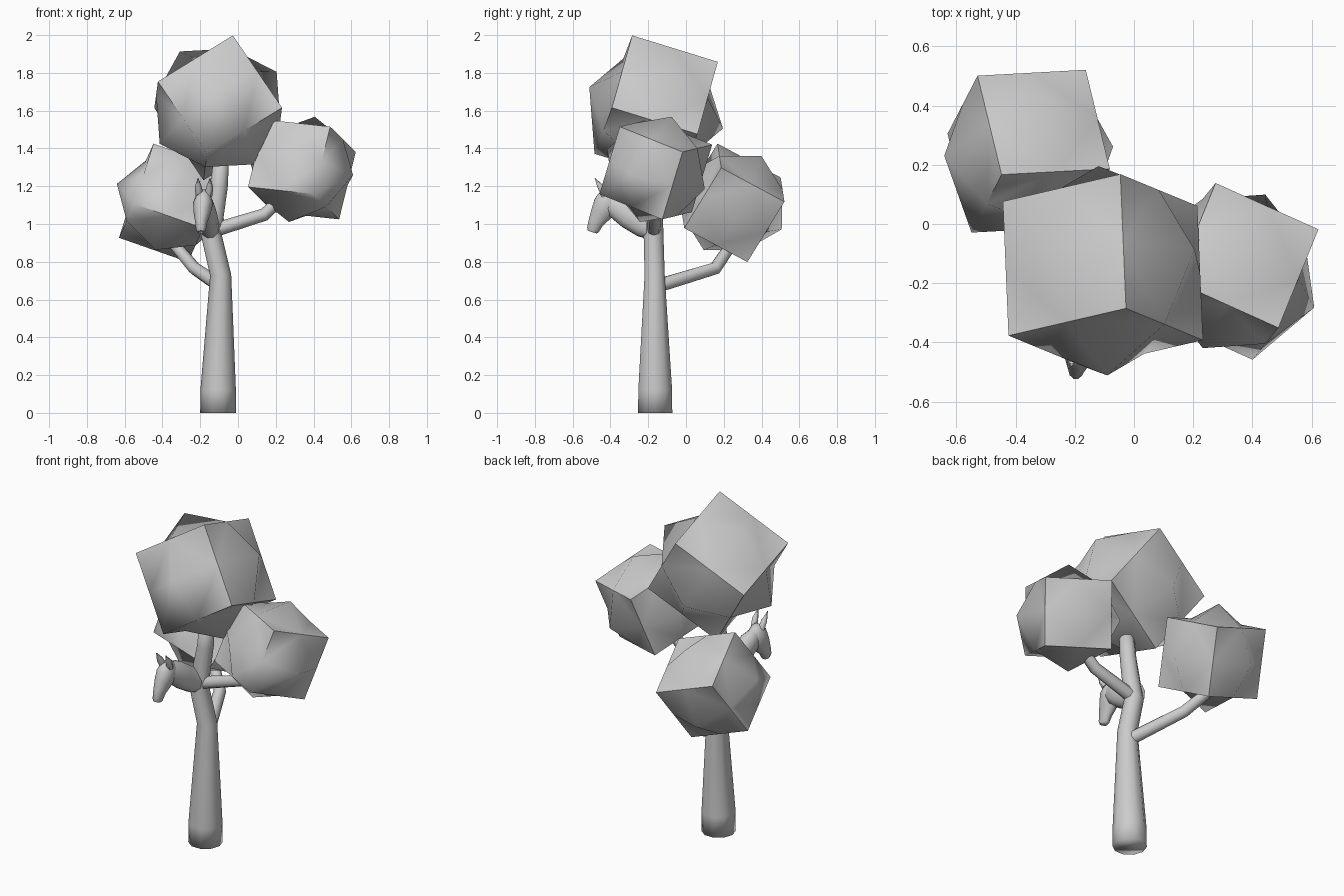
import bpy, bmesh, math
from mathutils import Vector, Matrix

if "Cube" in bpy.data.objects:
    bpy.data.objects.remove(bpy.data.objects["Cube"])


def finish(name, bm, angle=60):
    bmesh.ops.recalc_face_normals(bm, faces=bm.faces)
    me = bpy.data.meshes.new(name)
    bm.to_mesh(me)
    bm.free()
    ob = bpy.data.objects.new(name, me)
    bpy.context.collection.objects.link(ob)
    bpy.context.view_layer.objects.active = ob
    ob.select_set(True)
    bpy.ops.object.shade_smooth_by_angle(angle=math.radians(angle))
    ob.select_set(False)
    return ob


def tube(name, path, sides=10, squash=1.0, angle=60):
    """Loft rings along path entries (x, y, z, radius)."""
    bm = bmesh.new()
    pts = [Vector(p[:3]) for p in path]
    rings = []
    for i, p in enumerate(pts):
        t = pts[min(i + 1, len(pts) - 1)] - pts[max(i - 1, 0)]
        if i == 0 and p.z == 0:
            t = Vector((0, 0, 1))
        q = Vector((0, 0, 1)).rotation_difference(t.normalized())
        r = path[i][3]
        rings.append([bm.verts.new(p + q @ Vector((
            squash * r * math.cos(2 * math.pi * k / sides),
            r * math.sin(2 * math.pi * k / sides), 0))) for k in range(sides)])
    for a, b in zip(rings, rings[1:]):
        for k in range(sides):
            n = (k + 1) % sides
            bm.faces.new((a[k], a[n], b[n], b[k]))
    bm.faces.new(rings[0])
    bm.faces.new(rings[-1])
    return finish(name, bm, angle)


def leaf_clump(name, centre, edge_a, edge_b, side):
    """Cube with each face centre pushed out, folded across its edge midpoints."""
    bm = bmesh.new()
    bmesh.ops.create_cube(bm, size=side)
    bmesh.ops.subdivide_edges(bm, edges=bm.edges[:], cuts=1, use_grid_fill=True)
    h = side / 2
    ridge_corner, ridge_face = Vector((-h, h, h)), Vector((-h, 0, 0))
    for f in bm.faces[:]:
        vs = list(f.verts)
        corner = max(vs, key=lambda v: v.co.length)
        middle = min(vs, key=lambda v: v.co.length)
        mids = [v for v in vs if v not in (corner, middle)]
        ridge = ((corner.co - ridge_corner).length < .01
                 and (middle.co - ridge_face).length < .01)
        pair = (corner, middle) if ridge else mids
        bmesh.utils.face_split(f, pair[0], pair[1])
    for v in bm.verts:
        if sum(abs(c) > 1e-4 for c in v.co) == 1:
            v.co *= 1.56
    x = Vector(edge_a).normalized()
    z = x.cross(Vector(edge_b)).normalized()
    rot = Matrix((x, z.cross(x), z)).transposed().to_4x4()
    bm.transform(Matrix.Translation(centre) @ rot)
    return finish(name, bm, 80)


# trunk and branches
tube("trunk", [(-.105, -.163, 0, .095), (-.105, -.163, .12, .094),
               (-.092, -.166, .73, .056), (-.143, -.172, .95, .055),
               (-.10, -.17, 1.2, .046), (-.085, -.17, 1.4, .04)], 10, 1, 100)
tube("left_branch", [(-.09, -.16, .67, .038), (-.23, .155, .765, .035),
                     (-.36, .26, .92, .03)], 8)
tube("right_branch", [(-.15, -.17, .96, .038), (.14, -.17, 1.05, .034),
                      (.30, -.17, 1.2, .03)], 8)

# foliage
leaf_clump("top_foliage", (-.105, -.158, 1.615), (-.04, .955, -.295), (.55, -.25, -.80), .475)
leaf_clump("right_foliage", (.338, -.160, 1.289), (-.91, .41, .10), (-.23, -.28, -.93), .383)
leaf_clump("left_foliage", (-.356, .246, 1.112), (.37, .02, -.13), (.09, -.34, .18), .388)

# horse head growing from the trunk
tube("horse_neck", [(-.145, -.15, .975, .07), (-.155, -.23, 1.0, .072),
                    (-.165, -.30, 1.045, .074), (-.175, -.36, 1.09, .070),
                    (-.182, -.42, 1.125, .050)], 10, .75)
tube("horse_head", [(-.196, -.496, .957, .026), (-.196, -.492, .970, .035),
                    (-.195, -.477, 1.01, .043), (-.19, -.447, 1.06, .061),
                    (-.185, -.420, 1.11, .070), (-.182, -.41, 1.15, .054),
                    (-.182, -.40, 1.175, .025)], 10, .75)
for label, s in (("left", -1), ("right", 1)):
    tube(label + "_ear", [(-.18 + s * .024, -.43, 1.15, .020),
                          (-.18 + s * .030, -.452, 1.195, .019),
                          (-.18 + s * .032, -.482, 1.243, .002)], 6)
